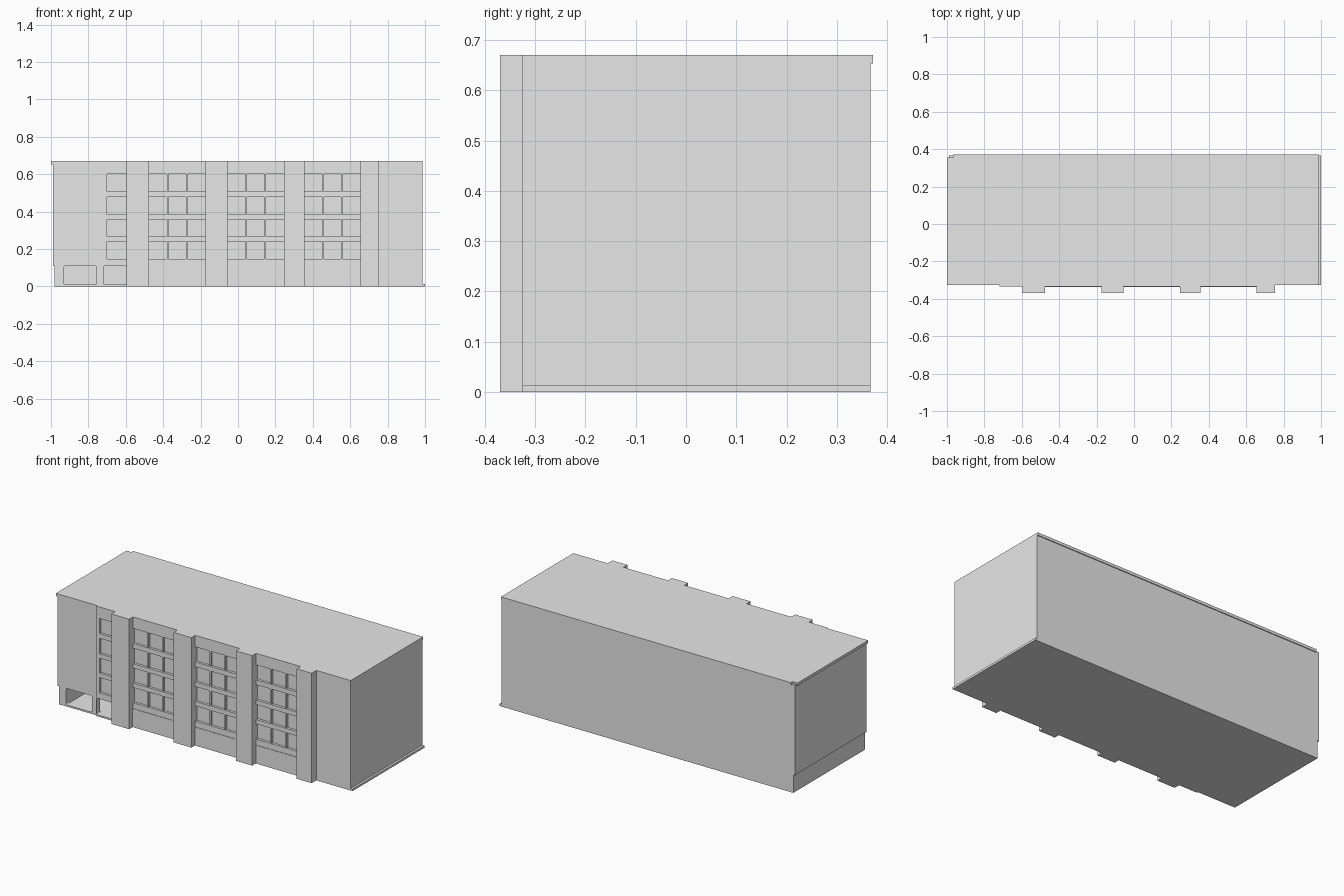
import bpy, bmesh

cube = bpy.data.objects.get("Cube")
if cube:
    bpy.data.objects.remove(cube, do_unlink=True)

# One plain grey for the whole building
GREY = (0.8, 0.8, 0.8, 1)
mat = bpy.data.materials.new("plain grey")
mat.use_nodes = True
mat.diffuse_color = GREY
mat.node_tree.nodes["Principled BSDF"].inputs["Base Color"].default_value = GREY


def finish(name, bm):
    bmesh.ops.recalc_face_normals(bm, faces=bm.faces)
    mesh = bpy.data.meshes.new(name)
    bm.to_mesh(mesh)
    bm.free()
    mesh.materials.append(mat)
    obj = bpy.data.objects.new(name, mesh)
    bpy.context.collection.objects.link(obj)
    return obj


def box(name, x, y, z, rounding=0):
    """Box from (low, high) pairs; rounding softens the edges along y."""
    bm = bmesh.new()
    bmesh.ops.create_cube(bm, size=1)
    for v in bm.verts:
        for i, (low, high) in enumerate((x, y, z)):
            v.co[i] = high if v.co[i] > 0 else low
    if rounding:
        edges = [e for e in bm.edges
                 if abs(e.verts[0].co.y - e.verts[1].co.y) > rounding]
        bmesh.ops.bevel(bm, geom=edges, offset=rounding, segments=3,
                        profile=0.5, affect='EDGES')
    return finish(name, bm)


def prism(name, outline, z):
    """Upright prism from an xy outline."""
    bm = bmesh.new()
    face = bm.faces.new([bm.verts.new((px, py, z[0])) for px, py in outline])
    out = bmesh.ops.extrude_face_region(bm, geom=[face])
    for v in out["geom"]:
        if isinstance(v, bmesh.types.BMVert):
            v.co.z = z[1]
    return finish(name, bm)


def cut(target, cutter):
    mod = target.modifiers.new("opening", 'BOOLEAN')
    mod.operation = 'DIFFERENCE'
    mod.solver = 'EXACT'
    mod.object = cutter
    bpy.context.view_layer.objects.active = target
    bpy.ops.object.modifier_apply(modifier=mod.name)


TOP, BACK = 0.67, 0.367
GLASS, END, BAY, PIER = -0.318, -0.325, -0.333, -0.37
WINDOWS = [(0.147, 0.24), (0.267, 0.358), (0.385, 0.479), (0.508, 0.60)]

# Main volume and the overhanging left wall above the ground floor
core = box("main_block", (-0.98, 0.987), (GLASS, BACK), (0, 0.66))
box("left_upper_wall", (-0.99, -0.975), (END, BACK), (0.11, 0.66))

# Roof slab with a small notch at its rear corner
prism("roof_slab", [(-1, END), (0.987, END), (0.987, 0.372), (-0.967, 0.372),
                    (-0.967, 0.355), (-1, 0.355)], (0.653, TOP))

# Base strip along one end
box("base_strip", (0.98, 1.0), (END, BACK), (0, 0.013))

# Plain end walls of the front
left_wall = box("front_left_wall", (-0.98, -0.72), (END, -0.31), (0, 0.66))
box("front_right_wall", (0.75, 0.987), (END, -0.31), (0, 0.66))

# Piers
PIERS = [(-0.595, -0.475), (-0.175, -0.055), (0.245, 0.355), (0.655, 0.755)]
for i, span in enumerate(PIERS):
    box(f"pier_{i + 1}", span, (PIER, -0.31), (0, TOP))


# Window bays: bands between the window rows, plus uprights
def bay(name, x):
    edges = [0] + [z for row in WINDOWS for z in row] + [TOP]
    return [box(f"{name}_band_{k // 2 + 1}", x, (BAY, -0.31),
                (edges[k], edges[k + 1]))
            for k in range(0, len(edges), 2)]


stair_bands = bay("stair_bay", (-0.72, -0.595))
box("stair_bay_upright", (-0.72, -0.70), (BAY, -0.31), (0.14, 0.61))

for i in range(3):
    x0, x1 = PIERS[i][1], PIERS[i + 1][0]
    bay(f"bay_{i + 1}", (x0, x1))
    box(f"bay_{i + 1}_base", (x0, x1), (BAY - 0.003, BAY), (0, 0.112))
    for j in (1, 2):
        x = x0 + (x1 - x0) * j / 3
        box(f"bay_{i + 1}_mullion_{j}", (x - 0.004, x + 0.004),
            (BAY + 0.002, -0.31), (0.14, 0.61))

# Ground floor garage with two rounded openings
openings = [box("opening_cutter", x, (-0.42, -0.29), (0.01, 0.11), 0.008)
            for x in ((-0.93, -0.757), (-0.72 + 0.001, -0.596))]
garage = box("garage_cutter", (-0.93, -0.596), (-0.30, 0.02), (0.01, 0.11))
cut(core, garage)
for cutter in openings:
    cut(core, cutter)
cut(left_wall, openings[0])
cut(stair_bands[0], openings[1])
for cutter in openings + [garage]:
    bpy.data.objects.remove(cutter, do_unlink=True)
